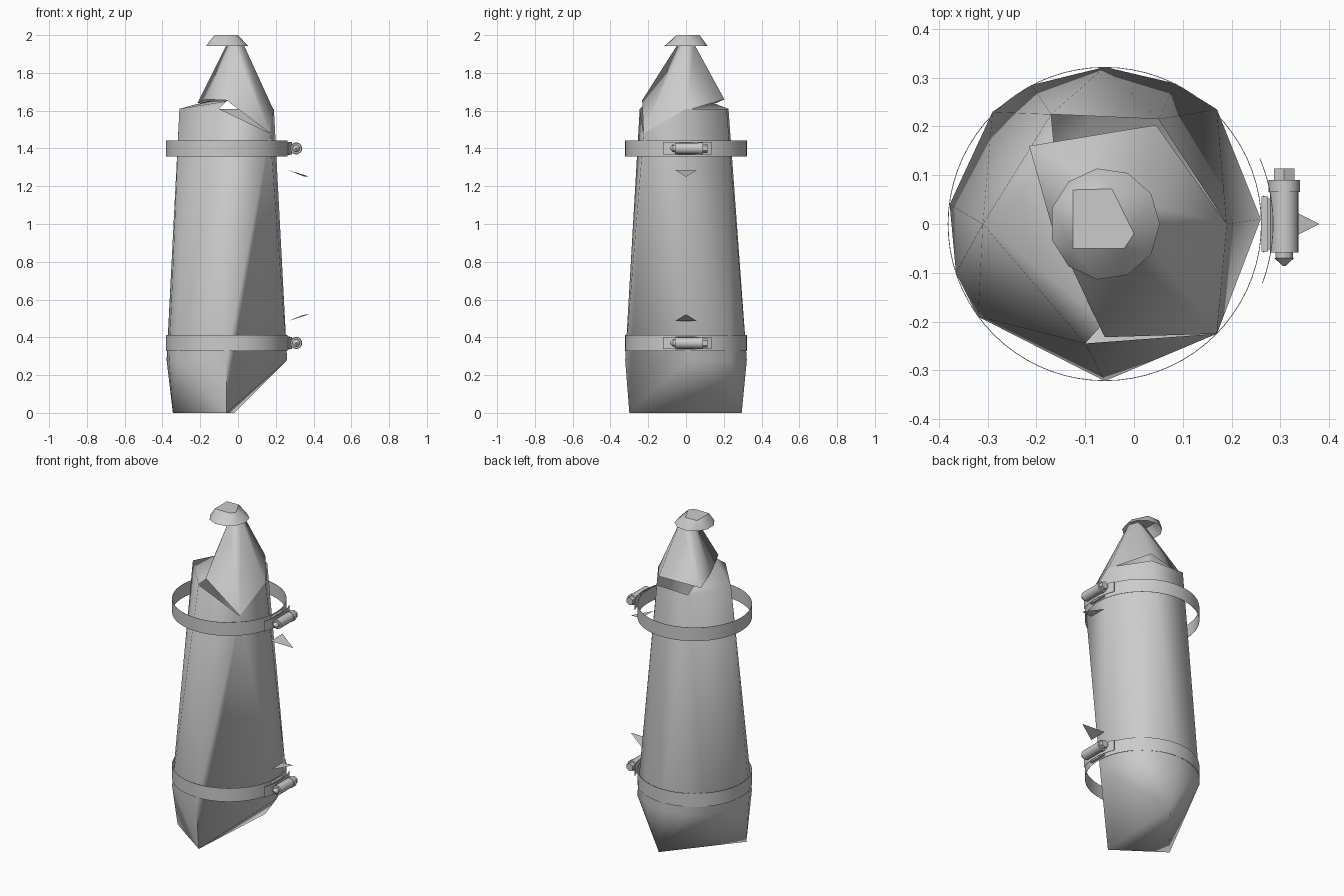
import bpy, bmesh
from math import sin, cos, pi, radians
from mathutils import Matrix

if "Cube" in bpy.data.objects:
    bpy.data.objects.remove(bpy.data.objects["Cube"])

CX = -0.06          # axis of the tank and bands
CLAMP_Z = (0.37, 1.40)


def finish(name, bm, angle=30):
    bmesh.ops.recalc_face_normals(bm, faces=bm.faces)
    me = bpy.data.meshes.new(name)
    bm.to_mesh(me)
    bm.free()
    ob = bpy.data.objects.new(name, me)
    bpy.context.collection.objects.link(ob)
    bpy.ops.object.select_all(action='DESELECT')
    ob.select_set(True)
    bpy.context.view_layer.objects.active = ob
    bpy.ops.object.shade_smooth_by_angle(angle=radians(angle))
    return ob


def hull(name, points, angle=50, remove=None):
    """Convex shell through the points; faces matching remove(face) are left open."""
    bm = bmesh.new()
    for p in points:
        bm.verts.new(p)
    res = bmesh.ops.convex_hull(bm, input=bm.verts)
    junk = {v for v in res['geom_interior'] if isinstance(v, bmesh.types.BMVert)}
    bmesh.ops.delete(bm, geom=list(junk), context='VERTS')
    if remove:
        bm.normal_update()
        bmesh.ops.delete(bm, geom=[f for f in bm.faces if remove(f)], context='FACES')
    return finish(name, bm, angle)


def ring(points, z):
    return [(x, y, z) for x, y in points]


def underside(f):
    return f.normal.z < -0.6


# tank body: triangular foot, wide lower ring, narrow shoulder, open under the neck
foot = ring([(-0.02, 0.295), (-0.345, -0.1), (-0.06, -0.3)], 0)
lower = ring([(-0.06, 0.322), (0.085, 0.288), (0.17, 0.235), (0.26, 0.01),
              (-0.06, -0.322), (-0.32, -0.19), (-0.365, -0.1), (-0.378, 0.04),
              (-0.29, 0.23), (-0.21, 0.285)], 0.28)
shoulder = ring([(0.19, 0), (-0.1, -0.245), (-0.31, 0), (-0.17, 0.225), (0.05, 0.215)], 1.61)
bulge = [(0.17, -0.225, 1.48)]      # high corner shared with the neck
crown = ring([(-0.16, 0.12), (0.045, 0.17), (-0.06, -0.2)], 1.65)
hull("tank_body", foot + lower + shoulder + bulge + crown, 65,
     lambda f: f.normal.z > 0.3 and f.calc_center_median().x > -0.1)

# neck cone
neck_base = [(-0.215, 0.16, 1.64), (0.045, 0.203, 1.66), (0.19, 0, 1.6),
             (-0.06, -0.232, 1.655), (-0.17, 0, 1.66)]
neck_top = ring([(-0.06, 0.03), (0.01, 0.045), (0.03, -0.01), (-0.03, -0.045)], 1.95)
hull("neck", neck_base + bulge + neck_top, 100,
     lambda f: f.normal.z > 0.9 or max(v.co.z for v in f.verts) < 1.7)

# valve cap
rim = ring([(CX + 0.113 * cos(2 * pi * i / 11), 0.115 * sin(2 * pi * i / 11))
            for i in range(11)], 1.943)
cap_top = ring([(-0.125, 0.07), (-0.045, 0.072), (0.0, -0.02), (-0.02, -0.05), (-0.125, -0.05)], 2.0)
hull("valve_cap", rim + cap_top, 40, underside)


# hose-clamp parts
def strip(name, z, r, half, a0, a1, seg, closed=False):
    """Thin upright strap bent along an arc about the tank axis."""
    bm = bmesh.new()
    rows = []
    for i in range(seg + (0 if closed else 1)):
        a = a0 + (a1 - a0) * i / seg
        rows.append([bm.verts.new((CX + q * cos(a), q * sin(a), z + s * half))
                     for q, s in ((r - .0015, -1), (r, -1), (r, 1), (r - .0015, 1))])
    pairs = list(zip(rows, rows[1:])) + ([(rows[-1], rows[0])] if closed else [])
    for p, c in pairs:
        for k in range(4):
            bm.faces.new((p[k], p[(k + 1) % 4], c[(k + 1) % 4], c[k]))
    if not closed:
        bm.faces.new(rows[0])
        bm.faces.new(rows[-1])
    return finish(name, bm)


def rod(name, z, x, y0, y1, r0, r1, seg):
    bm = bmesh.new()
    m = Matrix.Translation((x, (y0 + y1) / 2, z)) @ Matrix.Rotation(-pi / 2, 4, 'X')
    bmesh.ops.create_cone(bm, cap_ends=True, segments=seg, radius1=r0, radius2=r1,
                          depth=y1 - y0, matrix=m)
    return finish(name, bm)


def box(name, c, s):
    bm = bmesh.new()
    bmesh.ops.create_cube(bm, size=1, matrix=Matrix.Translation(c) @ Matrix.Diagonal((*s, 1)))
    return finish(name, bm)


for z in CLAMP_Z:
    strip("clamp_band", z, 0.322, 0.042, 0, 2 * pi, 72, closed=True)
    strip("band_tail", z, 0.346, 0.033, -0.36, 0.40, 12)
    sx = 0.308
    rod("screw_housing", z, sx, -0.058, 0.066, 0.029, 0.029, 16)
    rod("screw_shaft", z, sx, -0.072, -0.058, 0.018, 0.018, 12)
    rod("screw_tip", z, sx, -0.086, -0.07, 0.003, 0.02, 12)
    rod("screw_collar", z, sx, 0.066, 0.09, 0.032, 0.032, 16)
    rod("screw_hex_head", z, sx, 0.09, 0.114, 0.024, 0.024, 6)
    box("clamp_saddle", (0.268, 0.0, z), (0.014, 0.112, 0.068))

# pointed bracket fins, mirrored about the middle of the tank
for flip in (1, -1):
    mid = 0.886
    pts = [(0.265, -0.058, 0.400), (0.265, 0.058, 0.400), (0.38, 0, 0.364), (0.345, 0, 0.367)]
    hull("bracket_fin", [(x, y, mid + flip * h) for x, y, h in pts], 30)
